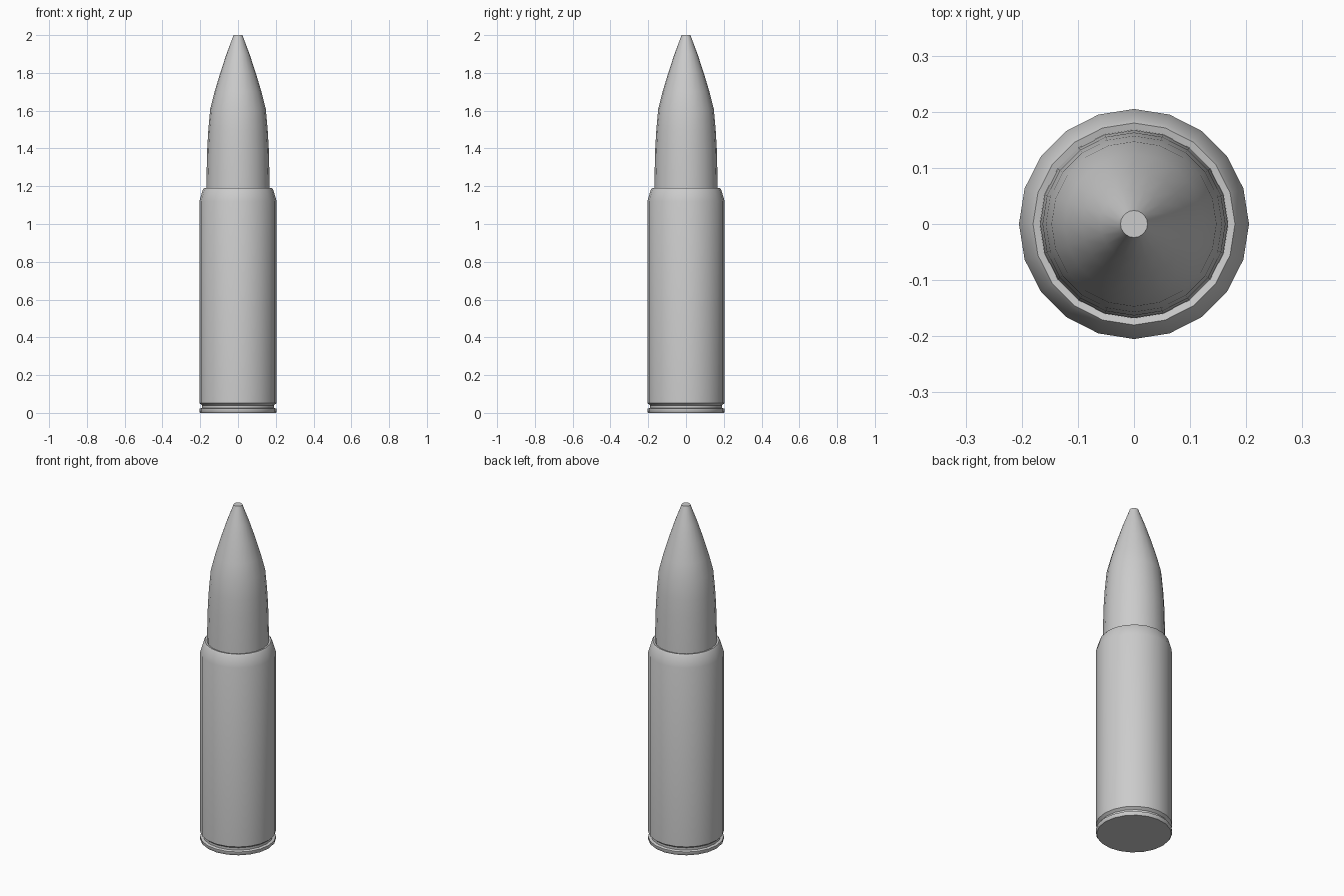
import bpy, bmesh
from math import sin, cos, tau, radians

if "Cube" in bpy.data.objects:
    bpy.data.objects.remove(bpy.data.objects["Cube"])

SIDES = 20


def lathe(name, profile, cap_bottom=False, cap_top=False, angle=40):
    """Revolve a list of (radius, z) points around the z axis."""
    bm = bmesh.new()
    rings = [[bm.verts.new((r * cos(tau * i / SIDES), r * sin(tau * i / SIDES), z))
              for i in range(SIDES)] for r, z in profile]
    for low, high in zip(rings, rings[1:]):
        for i in range(SIDES):
            j = (i + 1) % SIDES
            bm.faces.new((low[i], low[j], high[j], high[i]))
    if cap_bottom:
        bm.faces.new(rings[0][::-1])
    if cap_top:
        bm.faces.new(rings[-1])
    mesh = bpy.data.meshes.new(name)
    bm.to_mesh(mesh)
    bm.free()
    obj = bpy.data.objects.new(name, mesh)
    bpy.context.collection.objects.link(obj)
    bpy.ops.object.select_all(action='DESELECT')
    obj.select_set(True)
    bpy.context.view_layer.objects.active = obj
    bpy.ops.object.shade_smooth_by_angle(angle=radians(angle))
    return obj


# Casing: base rim, extractor groove, straight wall, tapered shoulder and mouth
lathe("casing", [
    (0.200, 0.0), (0.205, 0.006), (0.205, 0.022),
    (0.190, 0.026), (0.190, 0.040),
    (0.205, 0.052), (0.205, 1.12),
    (0.187, 1.18), (0.180, 1.19), (0.168, 1.187),
], cap_bottom=True)

# Pointed tip with a curved taper and a small flat nose
lathe("bullet_tip", [
    (0.168, 1.187), (0.167, 1.24), (0.163, 1.40), (0.157, 1.50),
    (0.147, 1.61), (0.124, 1.70), (0.094, 1.80),
    (0.061, 1.90), (0.029, 1.985), (0.024, 2.0),
], cap_top=True)
